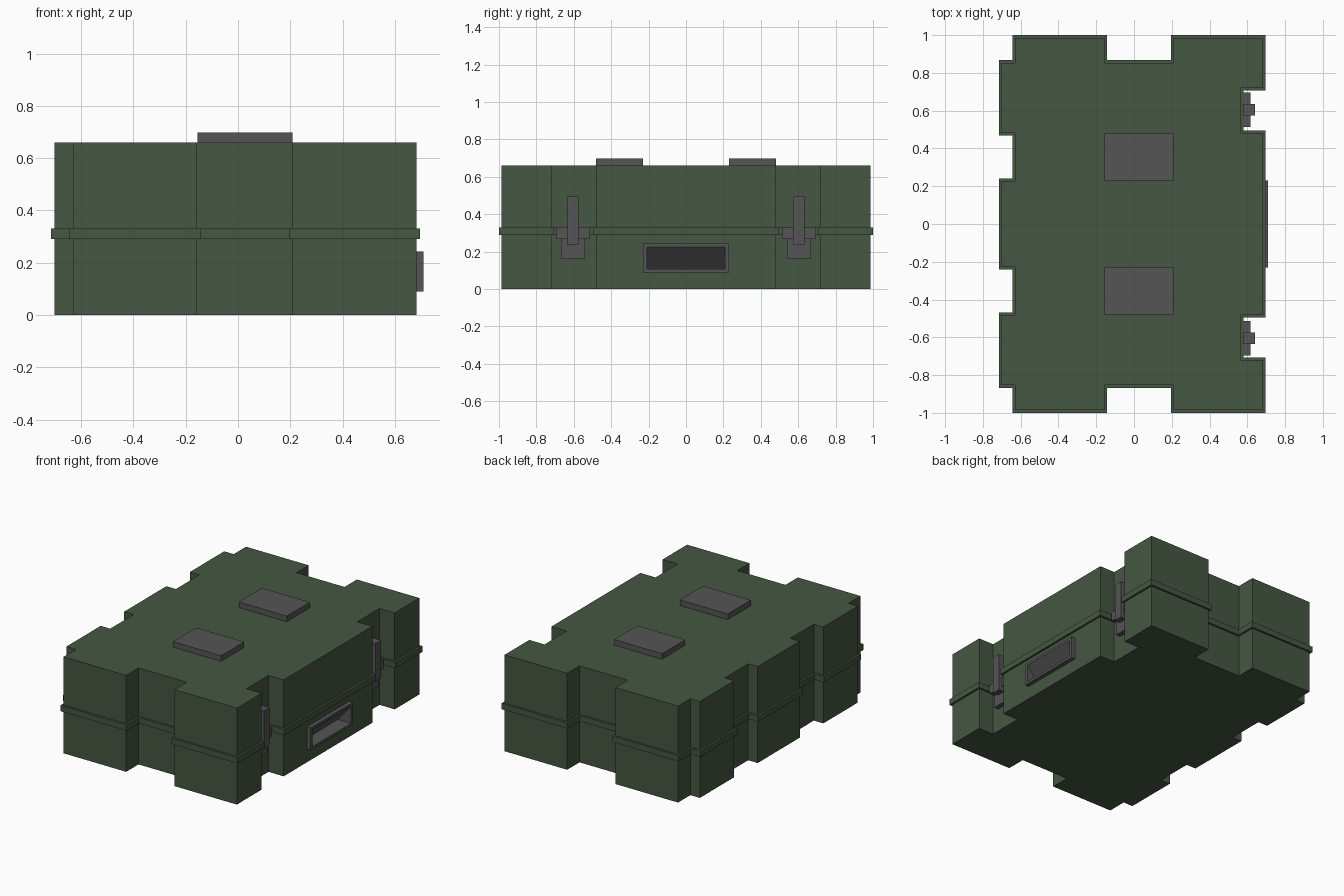
import bpy, bmesh
from mathutils import Vector

if "Cube" in bpy.data.objects:
    bpy.data.objects.remove(bpy.data.objects["Cube"])


def material(name, rgb):
    m = bpy.data.materials.new(name)
    m.diffuse_color = (*rgb, 1)
    m.use_nodes = True
    m.node_tree.nodes["Principled BSDF"].inputs["Base Color"].default_value = m.diffuse_color
    return m


GREEN = material("green_paint", (0.06, 0.095, 0.054))
GREY = material("grey_metal", (0.09, 0.09, 0.09))


def make(name, bm, mat=None):
    bmesh.ops.recalc_face_normals(bm, faces=bm.faces)
    me = bpy.data.meshes.new(name)
    bm.to_mesh(me)
    bm.free()
    ob = bpy.data.objects.new(name, me)
    bpy.context.collection.objects.link(ob)
    if mat:
        me.materials.append(mat)
    return ob


def add_box(bm, x0, x1, y0, y1, z0, z1):
    vs = bmesh.ops.create_cube(bm, size=1)["verts"]
    bmesh.ops.scale(bm, vec=(x1 - x0, y1 - y0, z1 - z0), verts=vs)
    bmesh.ops.translate(bm, vec=((x0 + x1) / 2, (y0 + y1) / 2, (z0 + z1) / 2), verts=vs)


def grow(pts, d):
    """Offset a counter-clockwise outline outwards by d at right-angled corners."""
    out = []
    for i, p in enumerate(pts):
        a = (p - pts[i - 1]).normalized()
        b = (pts[(i + 1) % len(pts)] - p).normalized()
        out.append(p + d * (Vector((a.y, -a.x)) + Vector((b.y, -b.x))))
    return out


# Case: notched outline mirrored in y, stacked with a proud rim at the seam
half = [(.682, .48), (.567, .48), (.567, .72), (.682, .72), (.682, .986), (.209, .986),
        (.209, .853), (-.156, .853), (-.156, .986), (-.63, .986), (-.63, .853),
        (-.702, .853), (-.702, .482), (-.63, .482), (-.63, .228), (-.702, .228)]
body = [Vector(p) for p in half] + [Vector((x, -y)) for x, y in reversed(half)]
rim = grow(body, 0.014)
bm = bmesh.new()
rings = [[bm.verts.new((p.x, p.y, z)) for p in loop]
         for loop, z in ((body, 0), (body, .29), (rim, .29), (rim, .33), (body, .33), (body, .66))]
n = len(body)
for lo, hi in zip(rings, rings[1:]):
    for i in range(n):
        j = (i + 1) % n
        bm.faces.new((lo[i], lo[j], hi[j], hi[i]))
bm.faces.new(rings[0][::-1])
bm.faces.new(rings[-1])
case = make("case", bm, GREEN)

# Pocket cut in the case behind the handle
bm = bmesh.new()
prof = [(.70, .10), (.60, .10), (.60, .11), (.68, .235), (.70, .235)]
ends = [[bm.verts.new((x, y, z)) for x, z in prof] for y in (-.215, .215)]
bm.faces.new(ends[0])
bm.faces.new(ends[1][::-1])
for i in range(5):
    j = (i + 1) % 5
    bm.faces.new((ends[0][i], ends[0][j], ends[1][j], ends[1][i]))
cutter = make("pocket_cutter", bm)
cutter.hide_render = True
mod = case.modifiers.new("pocket", "BOOLEAN")
mod.object = cutter
mod.operation = "DIFFERENCE"
mod.solver = "EXACT"
bpy.context.view_layer.objects.active = case
bpy.ops.object.modifier_apply(modifier=mod.name)
bpy.data.objects.remove(cutter)

# Recessed handle: raised frame around a sloping pocket
bm = bmesh.new()


def rect(x, y, z0, z1):
    return [bm.verts.new((x, s * y, z)) for s, z in ((-1, z0), (1, z0), (1, z1), (-1, z1))]


back, front, hole = rect(.68, .229, .09, .243), rect(.71, .229, .09, .243), rect(.71, .208, .107, .226)
for a, b in ((back, front), (front, hole)):
    for i in range(4):
        j = (i + 1) % 4
        bm.faces.new((a[i], a[j], b[j], b[i]))
deep = [bm.verts.new((.61, y, .107)) for y in (-.208, .208)]
bm.faces.new((hole[0], hole[1], deep[1], deep[0]))
bm.faces.new((deep[0], deep[1], hole[2], hole[3]))
bm.faces.new((hole[0], deep[0], hole[3]))
bm.faces.new((hole[1], hole[2], deep[1]))
make("handle", bm, GREY)

for side, s in (("front", -1), ("back", 1)):
    # Top pads
    bm = bmesh.new()
    y = s * .355
    add_box(bm, -.155, .208, y - .125, y + .125, .655, .698)
    make(side + "_top_pad", bm, GREY)

    # Latches: catch plate, crossbar and lever
    y = s * .604
    for part, x0, x1, w, z0, z1 in (("latch_plate", .56, .60, .065, .16, .27),
                                    ("latch_crossbar", .575, .616, .091, .268, .33),
                                    ("latch_lever", .58, .64, .03, .235, .495)):
        bm = bmesh.new()
        add_box(bm, x0, x1, y - w, y + w, z0, z1)
        make(f"{side}_{part}", bm, GREY)
